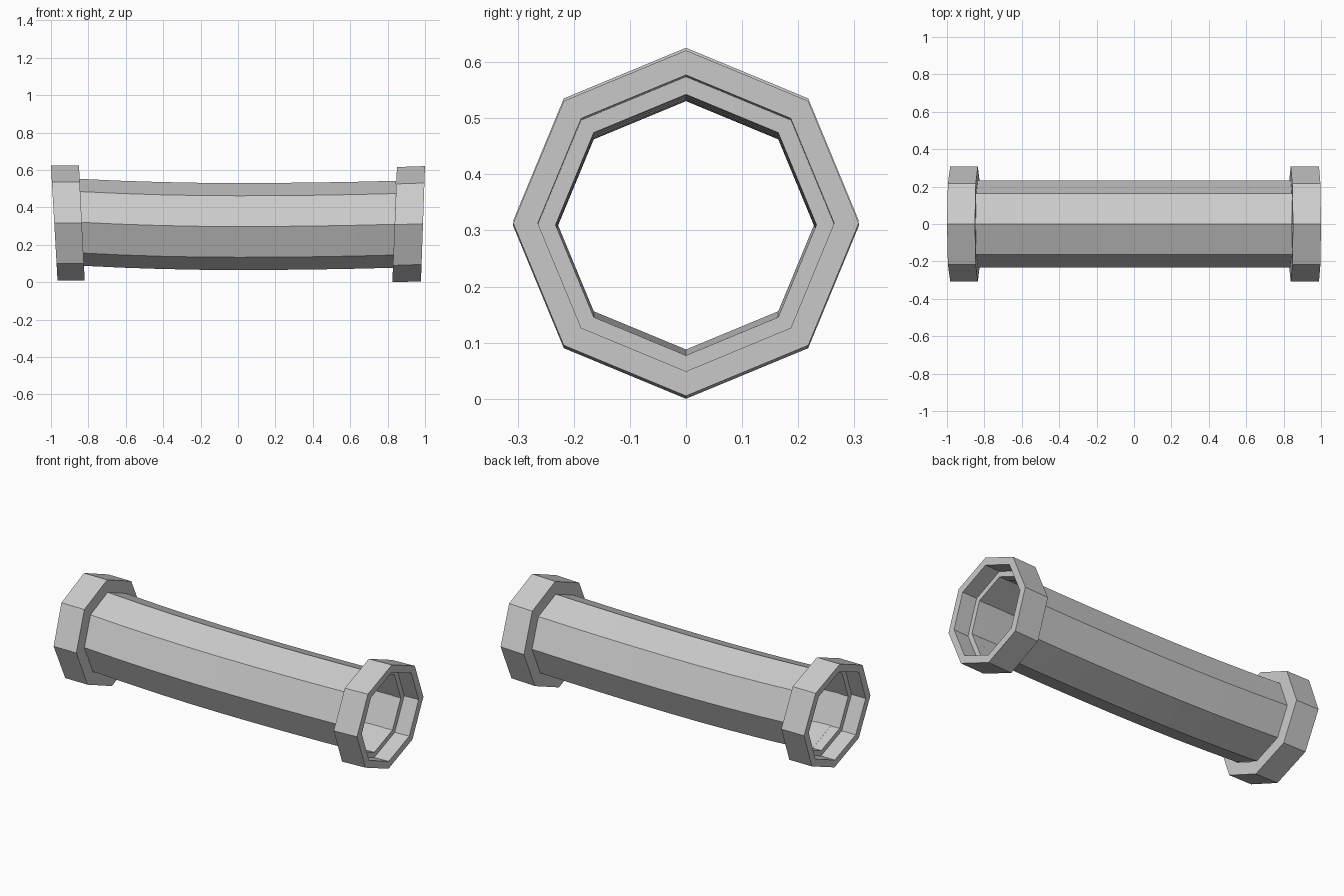
import bpy, bmesh, math

if "Cube" in bpy.data.objects:
    bpy.data.objects.remove(bpy.data.objects["Cube"])

SIDES = 8
TUBE_R, RIM_R, FLANGE_R = 0.2325, 0.264, 0.308


def loft(name, rings, closed):
    """Skin octagon rings given as (centre x, centre z, lean, radius)."""
    bm = bmesh.new()
    loops = []
    for cx, cz, lean, r in rings:
        loop = []
        for i in range(SIDES):
            a = 2 * math.pi * i / SIDES
            up = r * math.cos(a)
            loop.append(bm.verts.new((cx + lean * up, r * math.sin(a), cz + up)))
        loops.append(loop)
    pairs = list(zip(loops, loops[1:]))
    if closed:
        pairs.append((loops[-1], loops[0]))
    for a, b in pairs:
        for i in range(SIDES):
            j = (i + 1) % SIDES
            bm.faces.new((a[i], a[j], b[j], b[i]))
    bmesh.ops.recalc_face_normals(bm, faces=bm.faces)
    mesh = bpy.data.meshes.new(name)
    bm.to_mesh(mesh)
    bm.free()
    obj = bpy.data.objects.new(name, mesh)
    bpy.context.collection.objects.link(obj)


def flange(name, outer, inner):
    """Collar between two (x, z, lean) stations, recessed on its open end."""
    floor = tuple(o + 0.62 * (i - o) for o, i in zip(outer, inner))
    loft(name, [
        (*outer, FLANGE_R), (*inner, FLANGE_R), (*inner, TUBE_R),
        (*floor, TUBE_R), (*floor, RIM_R), (*outer, RIM_R)], True)


# Sagging open tube, slightly steeper on the left
rings = []
for k in range(9):
    x = -0.836 + 1.674 * k / 8
    sag = 0.032 if x < 0 else 0.017
    slope = 2 * sag * x
    rings.append((x, 0.298 + sag * x * x, -slope if x > 0 else slope, TUBE_R))
# rings lean with the flange they meet
rings = [(x, z, (-0.057 if x < 0 else 0.04) * abs(x), r) for x, z, _, r in rings]
loft("pipe_tube", rings, False)

# End flanges
flange("left_flange", (-0.9825, 0.3175, -0.057), (-0.835, 0.3175, -0.05))
flange("right_flange", (0.989, 0.313, 0.035), (0.8375, 0.308, 0.04))
